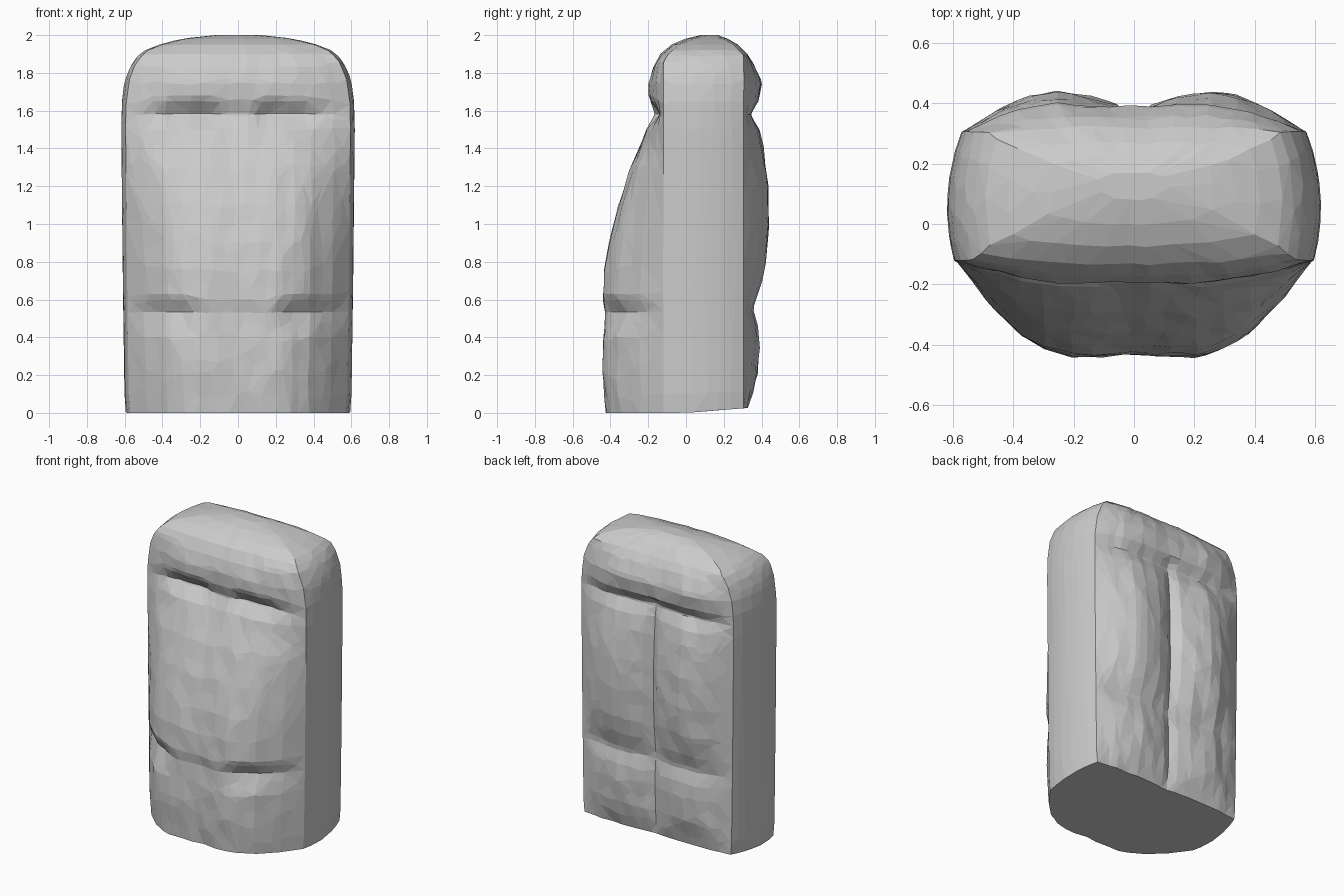
import bpy, bmesh
from mathutils import Vector, noise

if "Cube" in bpy.data.objects:
    bpy.data.objects.remove(bpy.data.objects["Cube"])


def interp(table, t):
    """Straight-line lookup in a list of (position, value)."""
    if t <= table[0][0]:
        return table[0][1]
    for (a, va), (b, vb) in zip(table, table[1:]):
        if t <= b:
            return va + (vb - va) * (t - a) / (b - a)
    return table[-1][1]


# Side profiles: front depth, back depth and half width against height
FRONT = [(0, -.42), (.2, -.438), (.4, -.438), (.53, -.425), (.6, -.437), (.75, -.43), (.9, -.405),
         (1.1, -.355), (1.3, -.29), (1.5, -.205), (1.58, -.163), (1.66, -.193), (1.75, -.195),
         (1.83, -.17), (1.9, -.13), (1.95, -.07), (1.98, 0), (2, .08)]
BACK = [(0, .325), (.1, .355), (.2, .377), (.35, .387), (.46, .38), (.55, .355), (.65, .39),
        (.8, .425), (1, .44), (1.2, .435), (1.4, .41), (1.5, .385), (1.58, .34), (1.65, .382),
        (1.75, .398), (1.85, .355), (1.9, .32), (1.95, .27), (1.98, .22), (2, .17)]
WIDTH = [(0, .592), (.1, .6), (.5, .606), (1, .612), (1.5, .617), (1.65, .613), (1.75, .6),
         (1.82, .576), (1.88, .54), (1.92, .49), (1.96, .39), (1.985, .26), (2, .12)]
# Plan curves across the face and the back (0 = middle, 1 = edge)
FACE = [(0, .98), (.2, 1), (.36, 1), (.5, .92), (.64, .78), (.84, .41), (1, 0)]
LOBE = [(0, .32), (.1, .65), (.25, .87), (.45, 1), (.6, .9), (.8, .53), (1, 0)]
PLAIN = [(0, .93), (.45, 1), (.7, .78), (1, 0)]
# Cuts under the brow and at the mouth
BROW_X = [(.12, 0), (.22, 1), (.6, 1), (.85, 0)]
BROW_Z = [(1.5, 0), (1.585, .03), (1.67, 0)]
MOUTH_X = [(.28, 0), (.5, 1), (.8, .8), (1, 0)]
MOUTH_Z = [(.4, 0), (.52, .04), (.535, .045), (.63, 0)]


def rough(x, y, z):
    return .009 * noise.noise(Vector((x * 6, y * 6, z * 6)))


def ring(z):
    f, b, w = (interp(t, z) for t in (FRONT, BACK, WIDTH))
    edge_f, edge_b = max(-.12, f + .035), min(.305, b - .02)
    n, pts = 40, []
    # face, left to right
    for i in range(n + 1):
        s = i / n * 2 - 1
        u = abs(s)
        y = edge_f + (f - edge_f) * interp(FACE, u)
        y += interp(BROW_X, u) * interp(BROW_Z, z) + interp(MOUTH_X, u) * interp(MOUTH_Z, z)
        y = min(y, edge_f) + rough(s, 0, z) * min(1, (1 - u) * 5)
        pts.append((s * w * .965, y))

    # bulging right flank
    def flank(t):
        base = .965 + (.925 - .965) * t
        return w * (base + .055 * 4 * t * (1 - t)), edge_f + (edge_b - edge_f) * t
    m = 10
    pts += [flank(i / m) for i in range(1, m)]
    # back with two lobes and a central groove, right to left
    for i in range(n + 1):
        s = 1 - i / n * 2
        u = abs(s)
        k = min(1, max(0, (1.65 - z) / .05))
        c = interp(LOBE, u) * k + interp(PLAIN, u) * (1 - k)
        y = edge_b + (b - edge_b) * c + rough(s, 5, z) * min(1, (1 - u) * 5)
        pts.append((s * w * .925, y))
    # left flank
    for i in range(m - 1, 0, -1):
        x, y = flank(i / m)
        pts.append((-x, y))
    # slightly tilted foot
    return [(x, y, z + max(0, 1 - z / .2) * max(0, .08 * y)) for x, y in pts]


# Stone head: loft of horizontal rings
levels = sorted({round(i * .03, 3) for i in range(67)} |
                {.53, .535, 1.575, 1.585, 1.9, 1.94, 1.97, 1.985, 1.995, 2.0})
bm = bmesh.new()
rows = [[bm.verts.new(p) for p in ring(z)] for z in levels]
for a, b in zip(rows, rows[1:]):
    for i in range(len(a)):
        j = (i + 1) % len(a)
        bm.faces.new((a[i], a[j], b[j], b[i]))
bm.faces.new(rows[-1])
bm.faces.new(rows[0][::-1])
bmesh.ops.recalc_face_normals(bm, faces=bm.faces[:])
mesh = bpy.data.meshes.new("stone_head")
bm.to_mesh(mesh)
bm.free()
head = bpy.data.objects.new("stone_head", mesh)
bpy.context.collection.objects.link(head)

# Chiselled, irregular flat facets
dec = head.modifiers.new("facets", 'DECIMATE')
dec.ratio = .13
